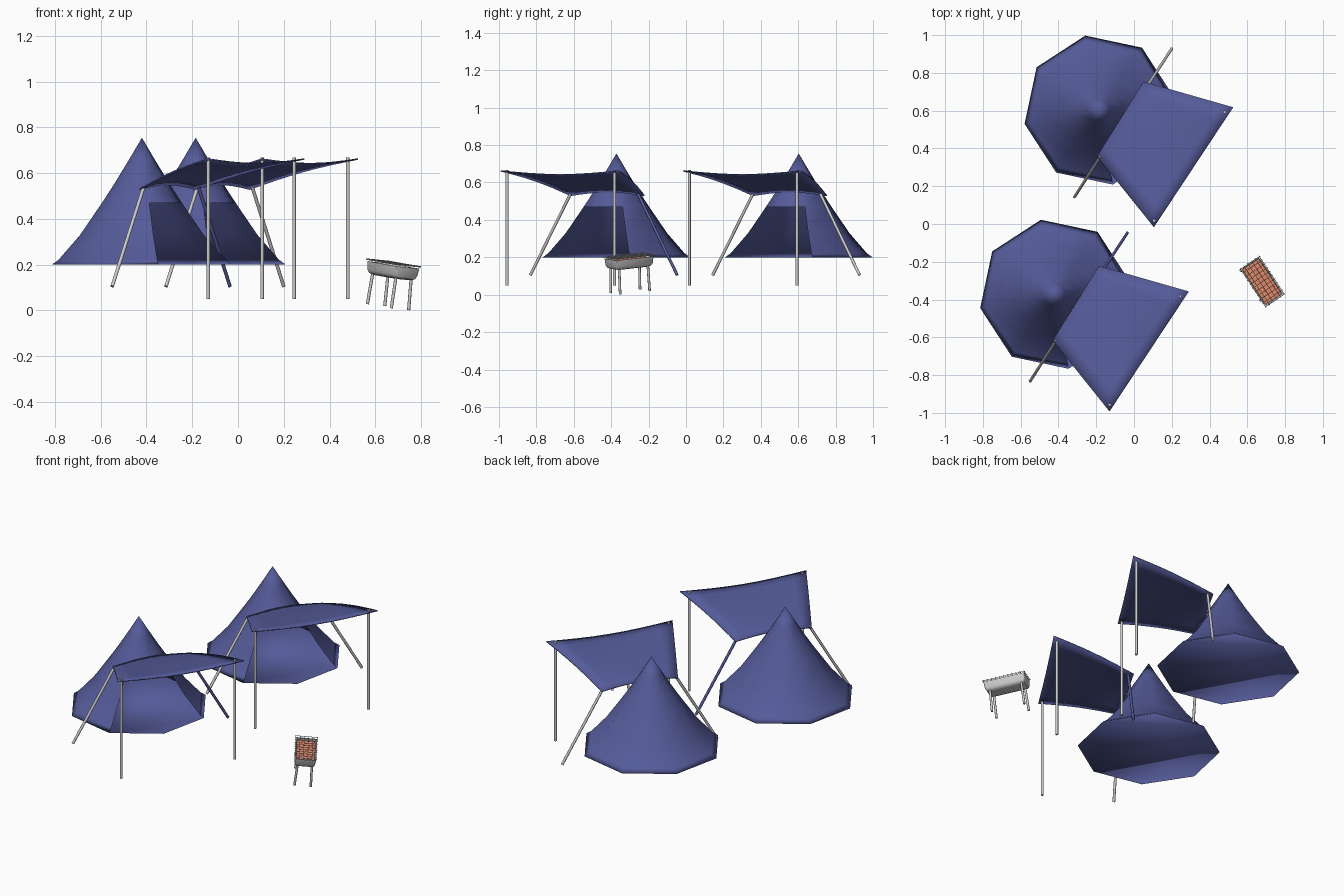
import bpy, bmesh, math
from mathutils import Vector, Matrix

if "Cube" in bpy.data.objects:
    bpy.data.objects.remove(bpy.data.objects["Cube"])


def material(name, col):
    m = bpy.data.materials.new(name)
    m.diffuse_color = (*col, 1)
    m.use_nodes = True
    m.node_tree.nodes["Principled BSDF"].inputs["Base Color"].default_value = m.diffuse_color
    return m


BLUE = material("blue_canvas", (0.09, 0.105, 0.32))
EMBER = material("ember", (0.85, 0.27, 0.15))


def finish(bm, name, mat=None, smooth=None, matrix=None):
    bmesh.ops.recalc_face_normals(bm, faces=bm.faces)
    if matrix:
        bm.transform(matrix)
    me = bpy.data.meshes.new(name)
    bm.to_mesh(me)
    bm.free()
    ob = bpy.data.objects.new(name, me)
    bpy.context.collection.objects.link(ob)
    if mat:
        me.materials.append(mat)
    if smooth is not None:
        bpy.ops.object.select_all(action='DESELECT')
        ob.select_set(True)
        bpy.context.view_layer.objects.active = ob
        bpy.ops.object.shade_smooth_by_angle(angle=math.radians(smooth))
    return ob


def add_rod(bm, a, b, r, sides=10):
    a, b = Vector(a), Vector(b)
    d = b - a
    m = Matrix.Translation((a + b) / 2) @ d.to_track_quat('Z', 'Y').to_matrix().to_4x4()
    bmesh.ops.create_cone(bm, cap_ends=True, segments=sides, radius1=r, radius2=r,
                          depth=d.length, matrix=m)


def rod(name, a, b, r, mat=None):
    bm = bmesh.new()
    add_rod(bm, a, b, r)
    return finish(bm, name, mat, 40)


def tent(name, cx, cy):
    # eight-sided bell tent with a floor and a two-panel doorway
    profile = [(.401, .20), (.37, .222), (.275, .33), (.178, .47), (.125, .55), (.06, .655)]
    bm = bmesh.new()
    rings = []
    for r, z in profile:
        ring = []
        for k in range(8):
            a = math.radians(-79.5 + 45 * k)
            ring.append(bm.verts.new((cx + r * math.cos(a), cy + r * math.sin(a), z)))
        rings.append(ring)
    for i in range(len(rings) - 1):
        for k in range(8):
            if i < 3 and k < 2:      # doorway
                continue
            n = (k + 1) % 8
            bm.faces.new((rings[i][k], rings[i][n], rings[i + 1][n], rings[i + 1][k]))
    tip = bm.verts.new((cx, cy, .755))
    for k in range(8):
        bm.faces.new((rings[-1][k], rings[-1][(k + 1) % 8], tip))
    bm.faces.new(rings[0][::-1])
    finish(bm, name, BLUE, 180)


def canopy(name, cx, cy):
    # sagging sheet between inner (low) and outer (high) edges
    inner = [Vector((.235, -.245 + .395, .53)), Vector((-.01, -.245, .53))]
    outer = [Vector((.71, .015, .662)), Vector((.29, -.62, .662))]
    n = 8
    bm = bmesh.new()
    grid = []
    for i in range(n + 1):
        u = i / n
        row = []
        for j in range(n + 1):
            v = j / n
            p = inner[0].lerp(inner[1], v).lerp(outer[0].lerp(outer[1], v), u)
            wave = math.sin(math.pi * v)
            p.z += .02 * wave * (1 - 2 * u) + .012 * math.sin(math.pi * u)
            row.append(bm.verts.new(p + Vector((cx, cy, 0))))
        grid.append(row)
    for i in range(n):
        for j in range(n):
            bm.faces.new((grid[i][j], grid[i][j + 1], grid[i + 1][j + 1], grid[i + 1][j]))
    ob = finish(bm, name, BLUE, 40)
    s = ob.modifiers.new("thickness", 'SOLIDIFY')
    s.thickness = .006
    s.offset = 0


# two pitches, each a tent, canopy and four poles
for label, cx, cy in (("near", -.42, -.372), ("far", -.185, .603)):
    tent(label + "_tent", cx, cy)
    canopy(label + "_canopy", cx, cy)
    for side, dx, dy in (("left", .29, -.585), ("right", .665, -.01)):
        rod(f"{label}_{side}_upright_pole", (cx + dx, cy + dy, .05), (cx + dx, cy + dy, .668), .008)
    rod(label + "_left_slanted_pole", (cx - .13, cy - .46, .105), (cx + .008, cy - .245, .54), .008)
    rod(label + "_right_slanted_pole", (cx + .385, cy + .325, .105), (cx + .247, cy + .115, .54), .008,
        BLUE if label == "near" else None)

# grill, slightly tilted
G = (Matrix.Translation((.68, -.305, .207)) @ Matrix.Rotation(math.radians(-56.5), 4, 'Z')
     @ Matrix.Rotation(math.radians(5.5), 4, 'Y') @ Matrix.Rotation(math.radians(-5), 4, 'X'))

# tray: stacked rounded rectangles, outside then inside
bm = bmesh.new()
loops = []
for hx, hy, z in ((.09, .034, -.064), (.11, .05, -.058), (.117, .057, -.045), (.121, .061, -.008),
                  (.114, .054, -.008), (.108, .048, -.035)):
    loop = []
    for qx, qy, a0 in ((1, 1, 0), (-1, 1, 90), (-1, -1, 180), (1, -1, 270)):
        for s in range(3):
            a = math.radians(a0 + 45 * s)
            loop.append(bm.verts.new((qx * (hx - .008) + .008 * math.cos(a),
                                      qy * (hy - .008) + .008 * math.sin(a), z)))
    loops.append(loop)
for A, B in zip(loops, loops[1:]):
    for k in range(12):
        n = (k + 1) % 12
        bm.faces.new((A[k], A[n], B[n], B[k]))
bm.faces.new(loops[0][::-1])
bm.faces.new(loops[-1])
finish(bm, "grill_tray", None, 40, G)

# embers
bm = bmesh.new()
bmesh.ops.create_cube(bm, size=1, matrix=Matrix.Translation((0, 0, -.022)) @ Matrix.Diagonal((.222, .102, .012, 1)))
finish(bm, "embers", EMBER, None, G)

# wire grate
bm = bmesh.new()
for i in range(11):
    x = -.12 + .024 * i
    add_rod(bm, (x, -.065, .002), (x, .065, .002), .0018, 6)
for i in range(6):
    y = -.06 + .024 * i
    add_rod(bm, (-.126, y, -.001), (.126, y, -.001), .0018, 6)
finish(bm, "grill_grate", None, 40, G)

# legs
bm = bmesh.new()
for sx in (-1, 1):
    for sy in (-1, 1):
        add_rod(bm, (sx * .095, sy * .046, -.194), (sx * .092, sy * .04, -.05), .007)
finish(bm, "grill_legs", None, 40, G)
